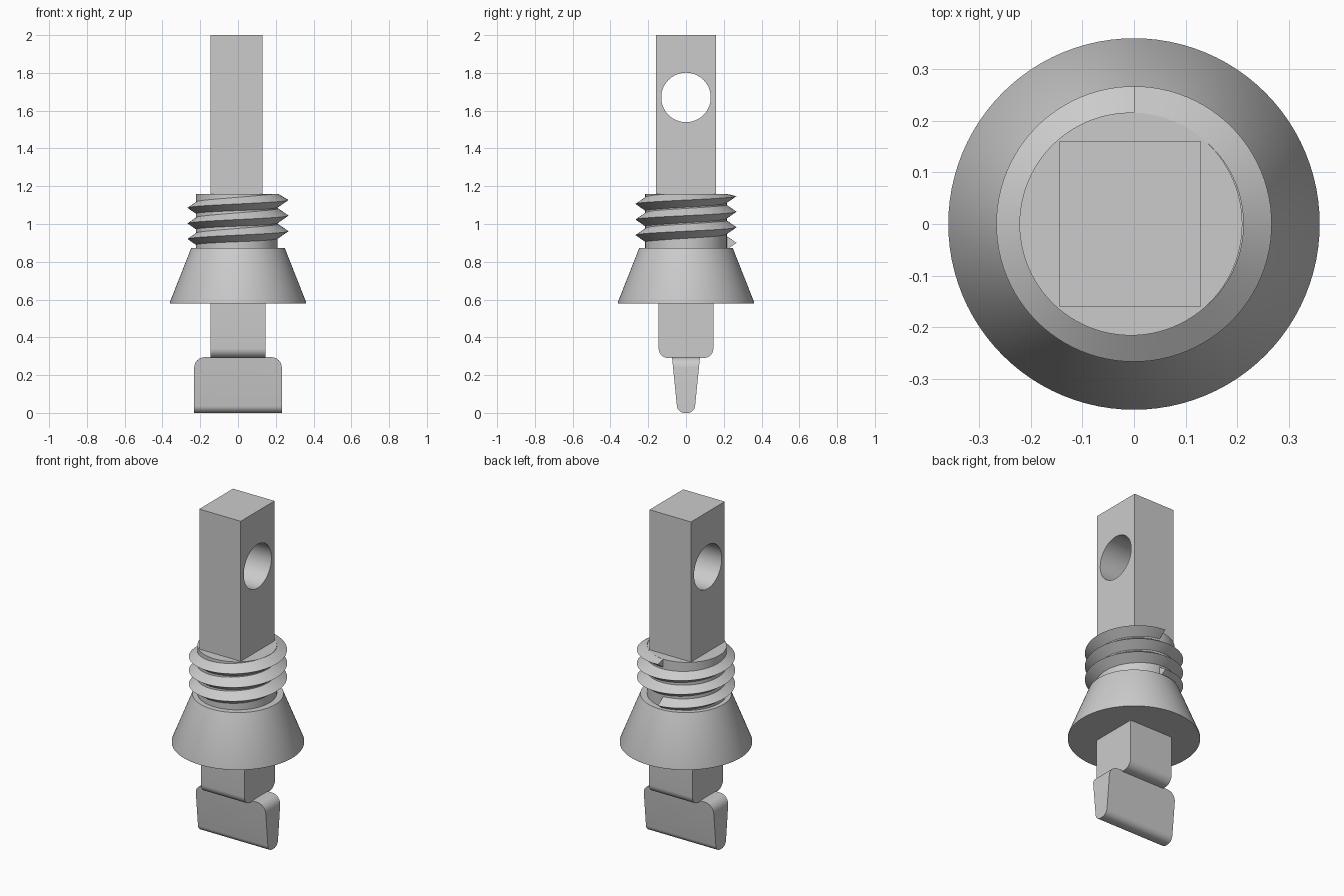
import bpy, bmesh, math
from mathutils import Matrix

if "Cube" in bpy.data.objects:
    bpy.data.objects.remove(bpy.data.objects["Cube"])

grey = bpy.data.materials.new("light grey")
grey.diffuse_color = (0.6, 0.6, 0.6, 1)
grey.use_nodes = True
grey.node_tree.nodes["Principled BSDF"].inputs["Base Color"].default_value = grey.diffuse_color


def finish(name, bm, smooth=True):
    bmesh.ops.recalc_face_normals(bm, faces=bm.faces)
    me = bpy.data.meshes.new(name)
    bm.to_mesh(me)
    bm.free()
    ob = bpy.data.objects.new(name, me)
    bpy.context.collection.objects.link(ob)
    me.materials.append(grey)
    bpy.ops.object.select_all(action='DESELECT')
    ob.select_set(True)
    bpy.context.view_layer.objects.active = ob
    if smooth:
        bpy.ops.object.shade_smooth_by_angle(angle=math.radians(30))
    return ob


def box(x0, x1, y0, y1, z0, z1):
    bm = bmesh.new()
    bmesh.ops.create_cube(bm, size=1, matrix=Matrix.Translation(
        ((x0 + x1) / 2, (y0 + y1) / 2, (z0 + z1) / 2))
        @ Matrix.Diagonal((x1 - x0, y1 - y0, z1 - z0, 1)))
    return bm


def round_edges(bm, test, radius):
    edges = [e for e in bm.edges if test(*e.verts)]
    bmesh.ops.bevel(bm, geom=edges, offset=radius, segments=8,
                    profile=0.5, affect='EDGES')


def lathe(name, profile, cx=0, n=96):
    bm = bmesh.new()
    rings = [[bm.verts.new((cx + r * math.cos(2 * math.pi * i / n),
                            r * math.sin(2 * math.pi * i / n), z))
              for i in range(n)] for r, z in profile]
    for a, b in zip(rings, rings[1:]):
        for i in range(n):
            j = (i + 1) % n
            bm.faces.new((a[i], a[j], b[j], b[i]))
    bm.faces.new(rings[0])
    bm.faces.new(rings[-1])
    return finish(name, bm)


# square shank with a round cross hole
shank = finish("upper_shank", box(-0.145, 0.13, -0.16, 0.16, 1.15, 2.0), False)
bm = bmesh.new()
bmesh.ops.create_cone(bm, cap_ends=True, segments=64, radius1=0.131,
                      radius2=0.131, depth=1,
                      matrix=Matrix.Translation((0, 0, 1.67))
                      @ Matrix.Rotation(math.pi / 2, 4, 'Y'))
cutter = finish("hole_cutter", bm)
cutter.hide_render = True
mod = shank.modifiers.new("hole", 'BOOLEAN')
mod.operation = 'DIFFERENCE'
mod.object = cutter
mod.solver = 'EXACT'
bpy.context.view_layer.objects.active = shank
bpy.ops.object.modifier_apply(modifier="hole")
bpy.data.objects.remove(cutter)
bpy.ops.object.select_all(action='DESELECT')
shank.select_set(True)
bpy.ops.object.shade_smooth_by_angle(angle=math.radians(30))

# cylinder core and conical collar
lathe("threaded_core", [(0.216, 0.86), (0.216, 1.16)], cx=-0.006)
lathe("cone_collar", [(0.36, 0.58), (0.36, 0.588), (0.248, 0.872)])

# helical thread: a triangular section swept three turns from the back
bm = bmesh.new()
steps, turns, pitch, start = 96, 3, 0.0825, 0.9
prev = None
for i in range(steps * turns + 1):
    a = math.pi / 2 + 2 * math.pi * i / steps
    z = start + pitch * i / steps
    section = [bm.verts.new((r * math.cos(a), r * math.sin(a), min(z + dz, 1.16)))
               for r, dz in ((0.212, -0.038), (0.267, 0), (0.212, 0.038))]
    if prev:
        for k in range(3):
            m = (k + 1) % 3
            bm.faces.new((prev[k], prev[m], section[m], section[k]))
    else:
        bm.faces.new(section)
    prev = section
bm.faces.new(prev)
finish("screw_thread", bm)

# lower square stem, rounded along its two bottom side edges
bm = box(-0.145, 0.145, -0.145, 0.145, 0.29, 0.6)
round_edges(bm, lambda a, b: a.co.z < 0.4 and b.co.z < 0.4
            and abs(a.co.y - b.co.y) < 0.01, 0.052)
finish("lower_stem", bm)

# tapered blade with rounded tip and rounded upper corners
bm = box(-0.232, 0.232, -0.074, 0.074, 0, 0.295)
for v in bm.verts:
    if v.co.z < 0.1:
        v.co.y *= 0.6
round_edges(bm, lambda a, b: a.co.z > 0.2 and b.co.z > 0.2
            and abs(a.co.x - b.co.x) < 0.01, 0.055)
round_edges(bm, lambda a, b: a.co.z < 0.01 and b.co.z < 0.01
            and abs(a.co.y - b.co.y) < 0.01, 0.036)
finish("blade", bm)
